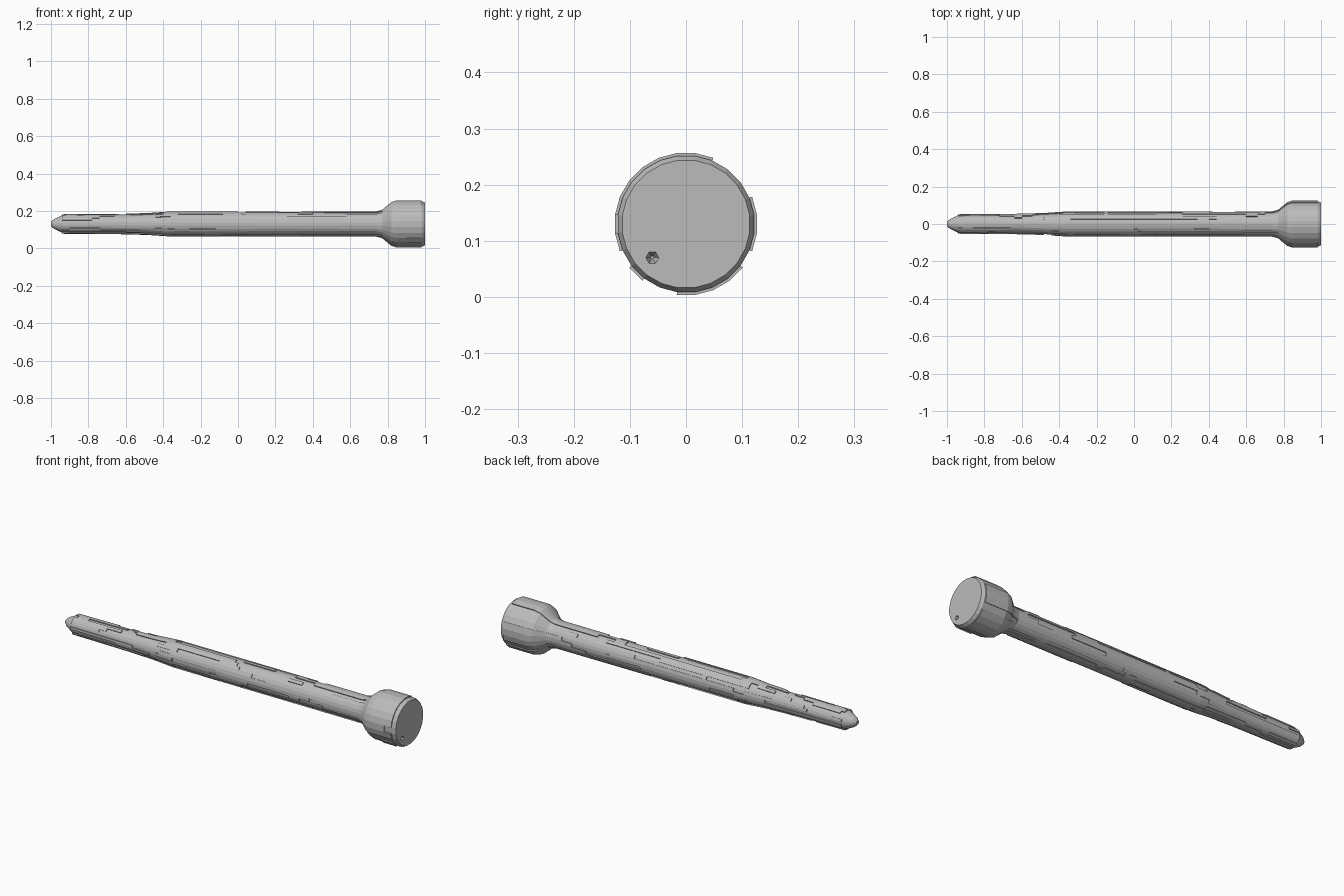
import bpy, bmesh, math, random
from mathutils import Vector

random.seed(7)
cube = bpy.data.objects.get("Cube")
if cube:
    bpy.data.objects.remove(cube)

AXIS_Z = 0.13
SIDES = 24
STEP = 0.02
RELIEF = 0.005

metal = bpy.data.materials.new("worn grey metal")
metal.use_nodes = True
grey = (0.5, 0.5, 0.5, 1)
metal.diffuse_color = grey
metal.node_tree.nodes["Principled BSDF"].inputs["Base Color"].default_value = grey

# Outline of the pin as (x, radius)
PROFILE = [(-1, 0.014), (-0.985, 0.028), (-0.94, 0.05), (-0.6, 0.053), (-0.48, 0.057),
           (-0.36, 0.065), (0.74, 0.066), (0.77, 0.074), (0.82, 0.116),
           (0.85, 0.125), (0.985, 0.125), (1, 0.117)]


def radius(x):
    for (x0, r0), (x1, r1) in zip(PROFILE, PROFILE[1:]):
        if x <= x1:
            return r0 + (r1 - r0) * (x - x0) / (x1 - x0)
    return PROFILE[-1][1]


def out_dir(co):
    return Vector((0, co.y, co.z - AXIS_Z)).normalized()


# Turned body: rings along the length
stations = sorted({round(-1 + i * STEP, 3) for i in range(101)} | {p[0] for p in PROFILE})
bm = bmesh.new()
rings = []
for x in stations:
    r = radius(x) - RELIEF / 2
    rings.append([bm.verts.new((x, r * math.sin(a), AXIS_Z + r * math.cos(a)))
                  for a in (2 * math.pi * (k + 0.5) / SIDES for k in range(SIDES))])

# Side faces, with long random streaks chosen for the raised grain
raised = []
for k in range(SIDES):
    up = random.random() < 0.5
    for i in range(len(rings) - 1):
        x = stations[i]
        j = (k + 1) % SIDES
        f = bm.faces.new((rings[i][k], rings[i][j], rings[i + 1][j], rings[i + 1][k]))
        change = 0.03 if x > 0.78 else 0.3 if -0.45 < x < -0.3 else 0.1
        if random.random() < change:
            up = random.random() < 0.55
        if up and -0.95 < x < 0.98:
            raised.append(f)
bm.faces.new(rings[0])
bm.faces.new(rings[-1])

# Raise the grain with crisp steps
grown = bmesh.ops.extrude_face_region(bm, geom=raised)["geom"]
bmesh.ops.delete(bm, geom=raised, context='FACES_ONLY')
for v in grown:
    if isinstance(v, bmesh.types.BMVert):
        v.co += out_dir(v.co) * RELIEF
bmesh.ops.recalc_face_normals(bm, faces=bm.faces)

mesh = bpy.data.meshes.new("pin_body")
bm.to_mesh(mesh)
bm.free()
body = bpy.data.objects.new("pin_body", mesh)
bpy.context.collection.objects.link(body)
mesh.materials.append(metal)

# Small pit in the end of the head
bpy.ops.mesh.primitive_cone_add(vertices=6, radius1=0.003, radius2=0.016, depth=0.03,
                                location=(0.995, -0.06, 0.07),
                                rotation=(0, math.pi / 2, 0))
cutter = bpy.context.object
cutter.name = "pit_cutter"
cutter.data.materials.append(metal)
cutter.hide_render = True
cutter.hide_viewport = True
cut = body.modifiers.new("end pit", 'BOOLEAN')
cut.operation = 'DIFFERENCE'
cut.solver = 'EXACT'
cut.object = cutter
